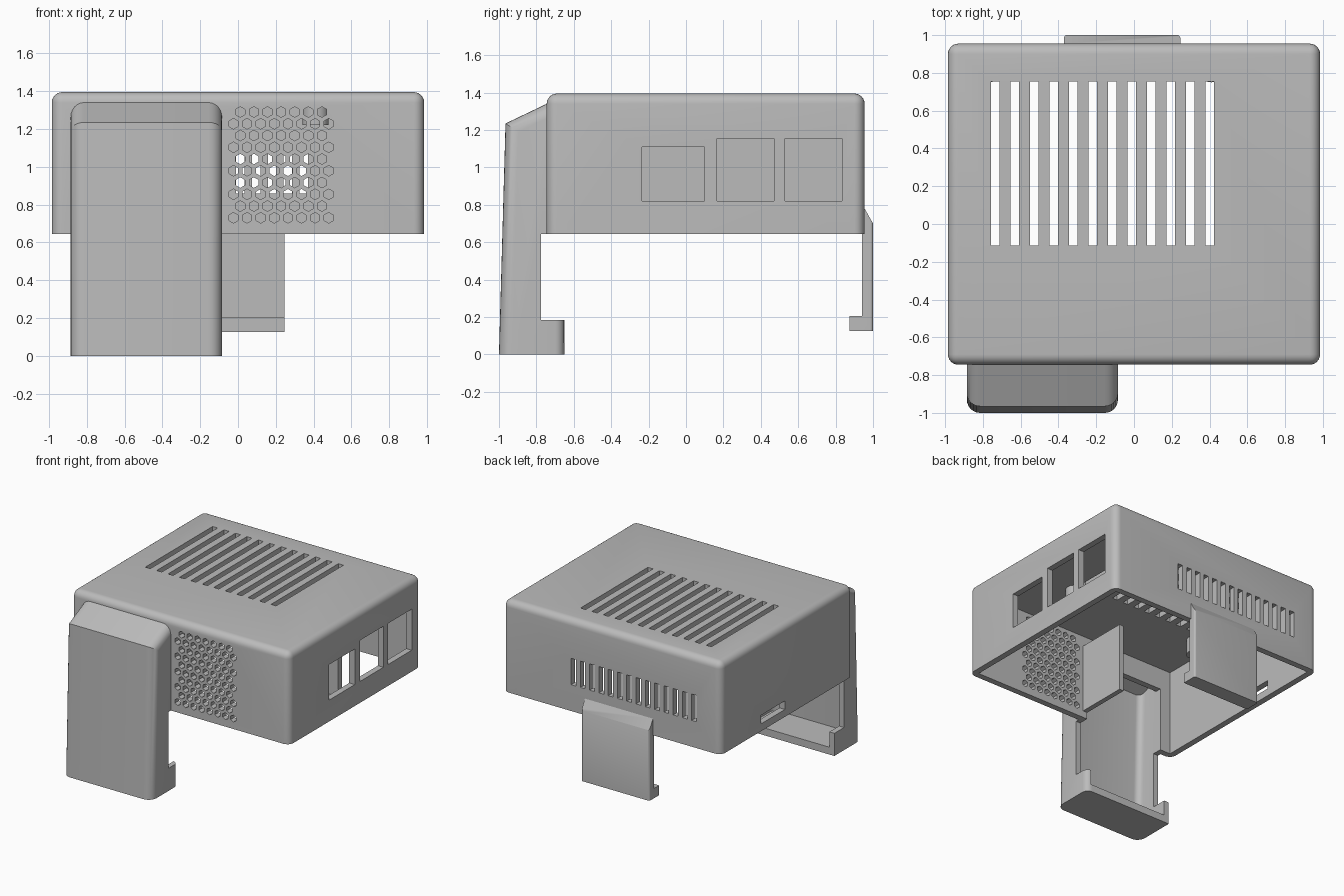
import bpy
import bmesh
from math import radians, pi
from mathutils import Matrix, Vector

if "Cube" in bpy.data.objects:
    bpy.data.objects.remove(bpy.data.objects["Cube"])

grey = bpy.data.materials.new("plastic_grey")
grey.use_nodes = True
grey.diffuse_color = (0.5, 0.5, 0.5, 1)
grey.node_tree.nodes["Principled BSDF"].inputs["Base Color"].default_value = (0.5, 0.5, 0.5, 1)


def finish(name, bm):
    bmesh.ops.recalc_face_normals(bm, faces=bm.faces)
    mesh = bpy.data.meshes.new(name)
    bm.to_mesh(mesh)
    bm.free()
    mesh.materials.append(grey)
    obj = bpy.data.objects.new(name, mesh)
    bpy.context.collection.objects.link(obj)
    return obj


def add_box(bm, x0, x1, y0, y1, z0, z1):
    low, high = Vector((x0, y0, z0)), Vector((x1, y1, z1))
    mat = Matrix.Translation((low + high) / 2) @ Matrix.Diagonal((*(high - low), 1))
    return bmesh.ops.create_cube(bm, size=1, matrix=mat)["verts"]


def add_prism(bm, x, y, z, radius, depth, sides, tilt=None):
    mat = Matrix.Translation((x, y, z)) @ (tilt or Matrix())
    bmesh.ops.create_cone(bm, cap_ends=True, segments=sides, radius1=radius,
                          radius2=radius, depth=depth, matrix=mat)


def extrude_profile(name, profile, x0, x1, rounded):
    """Sweep a (y, z) outline along x; rounded maps outline edge -> radius."""
    bm = bmesh.new()
    caps = [[bm.verts.new((x, y, z)) for y, z in profile] for x in (x0, x1)]
    n = len(profile)
    for cap in caps:
        bm.faces.new(cap)
    for i in range(n):
        j = (i + 1) % n
        bm.faces.new((caps[0][i], caps[0][j], caps[1][j], caps[1][i]))
    for radius in set(rounded.values()):
        edges = [bm.edges.get((cap[i], cap[(i + 1) % n])) for cap in caps
                 for i, r in rounded.items() if r == radius]
        bmesh.ops.bevel(bm, geom=edges, offset=radius, segments=6,
                        profile=0.5, affect='EDGES')
    return finish(name, bm)


def cut(obj, cutter):
    cutter.hide_render = True
    mod = obj.modifiers.new("cut", 'BOOLEAN')
    mod.operation = 'DIFFERENCE'
    mod.solver = 'EXACT'
    mod.object = cutter
    bpy.context.view_layer.objects.active = obj
    bpy.ops.object.modifier_apply(modifier=mod.name)
    bpy.data.objects.remove(cutter)


# Case shell: rounded block, open underneath
LEFT, FRONT, BACK, BASE, TOP = 0.985, -0.745, 0.955, 0.645, 1.395
WALL = 0.05
bm = bmesh.new()
add_box(bm, -LEFT, LEFT, FRONT, BACK, BASE, TOP)
round_edges = [e for e in bm.edges if max(v.co.z for v in e.verts) > 1]
bmesh.ops.bevel(bm, geom=round_edges, offset=0.055, segments=6, profile=0.5, affect='EDGES')
case = finish("case_shell", bm)

bm = bmesh.new()
add_box(bm, -LEFT + WALL, LEFT - WALL, FRONT + WALL, BACK - WALL, BASE - 0.2, TOP - WALL)
cut(case, finish("cavity_cutter", bm))

# Openings: roof slots, back slots, port windows, card slot, cable opening
bm = bmesh.new()
for i in range(12):
    x = -0.735 + i * 0.1033
    add_box(bm, x - 0.023, x + 0.023, -0.115, 0.755, 1.3, 1.5)
for i in range(14):
    x = -0.742 + i * 0.0838
    add_box(bm, x - 0.022, x + 0.022, 0.85, 1.1, 0.86, 1.075)
for y0, y1, z1 in ((-0.235, 0.10, 1.11), (0.165, 0.47, 1.155), (0.53, 0.835, 1.155)):
    add_box(bm, 0.9, 1.1, y0, y1, 0.82, z1)
add_box(bm, -1.1, -0.9, 0.13, 0.44, 0.705, 0.775)
add_box(bm, -0.84, -0.125, -0.8, -0.65, 0.5, 1.17)
cut(case, finish("opening_cutter", bm))

# Honeycomb grille in the front wall
bm = bmesh.new()
face_front = Matrix.Rotation(pi / 2, 4, 'X')
for row in range(10):
    odd = row % 2
    for col in range(7 + odd):
        add_prism(bm, 0.012 - odd * 0.036 + col * 0.072, FRONT, 1.29 - row * 0.0622,
                  0.028, 0.2, 6, face_front)
cut(case, finish("grille_cutter", bm))

# Board mounting bosses under the roof
bosses, holes = bmesh.new(), bmesh.new()
for x in (-0.77, 0.41):
    for y in (-0.2, 0.82):
        add_prism(bosses, x, y, 1.285, 0.07, 0.13, 24)
        add_prism(holes, x, y, 1.25, 0.035, 0.14, 16)
boss_obj = finish("mounting_bosses", bosses)
cut(boss_obj, finish("boss_hole_cutter", holes))

# Inner partition beside the cable opening
bm = bmesh.new()
add_box(bm, -0.125, -0.085, FRONT + 0.04, -0.27, 0.7, 1.26)
partition = finish("partition", bm)

# Front cover: hollow hanging channel with a hooked foot
cover = extrude_profile("front_cover", [
    (-1.0, 0), (-0.965, 1.235), (-0.745, 1.34), (-0.745, BASE), (-0.775, BASE),
    (-0.775, 0.185), (-0.65, 0.185), (-0.65, 0)], -0.885, -0.085, {0: 0.07, 1: 0.07, 6: 0.05})
cut(cover, extrude_profile("cover_cutter", [
    (-0.953, 0.06), (-0.92, 1.2), (-0.72, 1.295), (-0.5, 1.295), (-0.5, 0.06)],
    -0.84, -0.125, {0: 0.05}))

# Back clip: plate with chamfered top and inward lip
back_clip = extrude_profile("back_clip", [
    (1.0, 0.125), (1.0, 0.70), (0.955, 0.78), (0.94, 0.78), (0.94, 0.205),
    (0.875, 0.205), (0.875, 0.125)], -0.37, 0.245, {0: 0.015})

bpy.ops.object.select_all(action='DESELECT')
for obj in (case, boss_obj, partition, cover, back_clip):
    obj.select_set(True)
bpy.context.view_layer.objects.active = case
bpy.ops.object.shade_smooth_by_angle(angle=radians(30))
